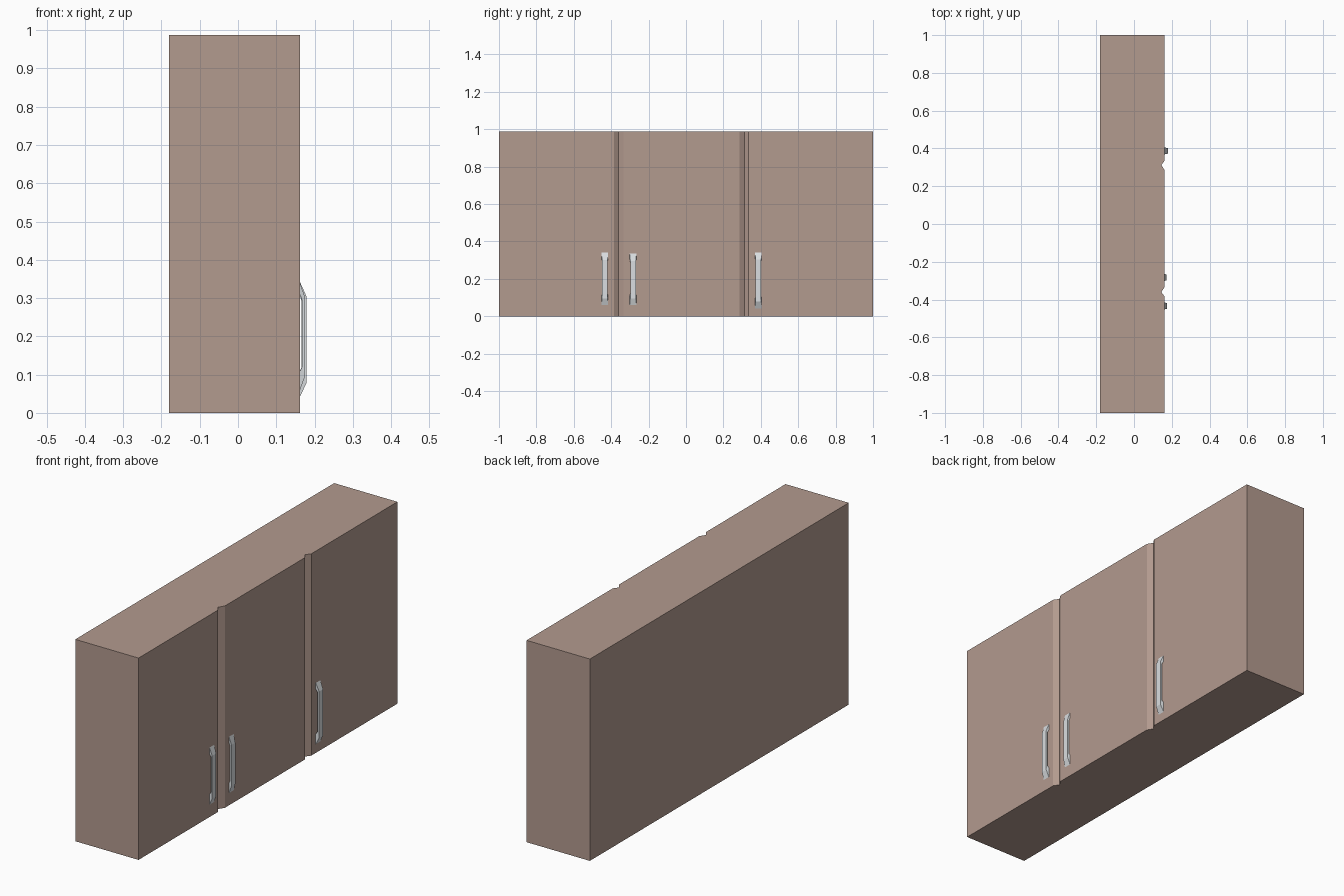
import bpy
import bmesh

cube = bpy.data.objects.get("Cube")
if cube:
    bpy.data.objects.remove(cube, do_unlink=True)


def make_material(name, color):
    mat = bpy.data.materials.new(name)
    mat.use_nodes = True
    mat.diffuse_color = color
    mat.node_tree.nodes["Principled BSDF"].inputs["Base Color"].default_value = color
    return mat


brown = make_material("dusty brown", (0.45, 0.325, 0.275, 1))
silver = make_material("pale silver", (0.70, 0.73, 0.75, 1))

BACK, FRONT, GROOVE = -0.18, 0.162, 0.145
HEIGHT = 0.987


def add_object(name, bm, mat):
    bmesh.ops.recalc_face_normals(bm, faces=bm.faces)
    mesh = bpy.data.meshes.new(name)
    bm.to_mesh(mesh)
    bm.free()
    mesh.materials.append(mat)
    obj = bpy.data.objects.new(name, mesh)
    bpy.context.collection.objects.link(obj)
    return obj


# Cabinet: plan outline with two V grooves between the doors, extruded upward
def make_cabinet():
    outline = [(BACK, -1), (FRONT, -1)]
    for start, valley, end in ((-0.385, -0.36, -0.333), (0.285, 0.312, 0.335)):
        outline += [(FRONT, start), (GROOVE, valley), (FRONT, end)]
    outline += [(FRONT, 1), (BACK, 1)]
    bm = bmesh.new()
    base = bm.faces.new([bm.verts.new((x, y, 0)) for x, y in outline])
    top = bmesh.ops.extrude_face_region(bm, geom=[base])["geom"]
    verts = [g for g in top if isinstance(g, bmesh.types.BMVert)]
    bmesh.ops.translate(bm, verts=verts, vec=(0, 0, HEIGHT))
    add_object("cabinet", bm, brown)


# Handle: shallow bracket swept as four-sided rings, wider at its feet
def make_handle(name, y, low, high, reach):
    inner = 0.4 * reach
    # outer x, outer z, inner x, inner z, half width
    path = [
        (0, low, 0, low + 0.05, 0.018),
        (reach, low + 0.035, inner, low + 0.06, 0.015),
        (reach, high - 0.038, inner, high - 0.045, 0.015),
        (0, high, 0, high - 0.03, 0.018),
    ]
    bm = bmesh.new()
    rings = []
    for ox, oz, ix, iz, half in path:
        corners = ((ox, -half, oz), (ox, half, oz), (ix, half, iz), (ix, -half, iz))
        rings.append([bm.verts.new((FRONT + cx, y + cy, cz)) for cx, cy, cz in corners])
    for a, b in zip(rings, rings[1:]):
        for i in range(4):
            j = (i + 1) % 4
            bm.faces.new((a[i], a[j], b[j], b[i]))
    bm.faces.new(rings[0])
    bm.faces.new(rings[-1])
    add_object(name, bm, silver)


make_cabinet()
make_handle("front_door_handle", -0.434, 0.06, 0.34, 0.013)
make_handle("middle_door_handle", -0.283, 0.06, 0.335, 0.011)
make_handle("back_door_handle", 0.387, 0.043, 0.342, 0.017)
